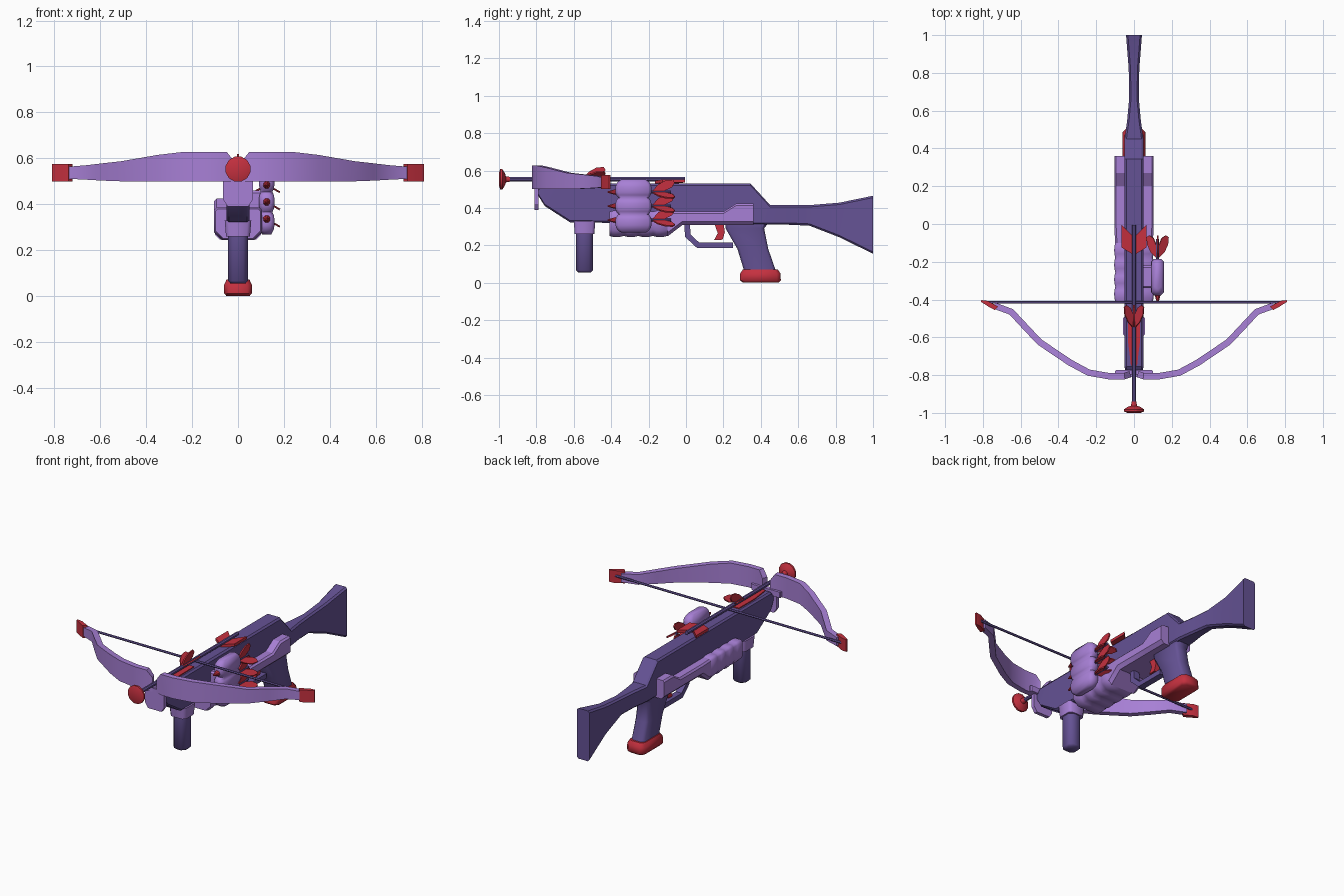
import bpy, bmesh, math
from mathutils import Vector

if "Cube" in bpy.data.objects:
    bpy.data.objects.remove(bpy.data.objects["Cube"])


def material(name, rgb):
    m = bpy.data.materials.new(name)
    m.diffuse_color = (*rgb, 1)
    m.use_nodes = True
    m.node_tree.nodes["Principled BSDF"].inputs["Base Color"].default_value = m.diffuse_color
    return m


DARK = material("dark purple", (0.13, 0.085, 0.30))
LIGHT = material("light purple", (0.39, 0.215, 0.67))
RED = material("red", (0.56, 0.03, 0.05))


def loft(name, rings, mat, angle=30):
    """Skin equal-sized point rings, cap both ends."""
    bm = bmesh.new()
    vr = [[bm.verts.new(p) for p in r] for r in rings]
    n = len(rings[0])
    for a, b in zip(vr, vr[1:]):
        for i in range(n):
            j = (i + 1) % n
            bm.faces.new((a[i], a[j], b[j], b[i]))
    bm.faces.new(vr[0])
    bm.faces.new(vr[-1])
    bmesh.ops.recalc_face_normals(bm, faces=bm.faces)
    me = bpy.data.meshes.new(name)
    bm.to_mesh(me)
    bm.free()
    me.materials.append(mat)
    ob = bpy.data.objects.new(name, me)
    bpy.context.collection.objects.link(ob)
    bpy.ops.object.select_all(action='DESELECT')
    ob.select_set(True)
    bpy.context.view_layer.objects.active = ob
    bpy.ops.object.shade_smooth_by_angle(angle=math.radians(angle))
    return ob


def octagon(a0, a1, b0, b1, c, d=None):
    """Rectangle with corners cut: c at low b, d at high b."""
    d = c if d is None else d
    return [(a0 + c, b0), (a1 - c, b0), (a1, b0 + c), (a1, b1 - d),
            (a1 - d, b1), (a0 + d, b1), (a0, b1 - d), (a0, b0 + c)]


def along_y(name, secs, mat, c=0.01, d=None, angle=30):
    return loft(name, [[(x, y, z) for x, z in octagon(-w, w, lo, hi, c, d)]
                       for y, lo, hi, w in secs], mat, angle)


def along_z(name, secs, mat, c=0.015, cx=0):
    return loft(name, [[(x, y, z) for x, y in octagon(cx - w, cx + w, y0, y1, c)]
                       for z, y0, y1, w in secs], mat, 50)


def plate(name, pts, half, mat):
    """Side outline (y, z) given thickness in x."""
    return loft(name, [[(s, y, z) for y, z in pts] for s in (-half, half)], mat)


def lathe(name, cx, cz, prof, mat, n=12):
    """Round part about a y axis, from (y, radius) pairs."""
    return loft(name, [[(cx + r * math.cos(2 * math.pi * (i + .5) / n), y,
                         cz + r * math.sin(2 * math.pi * (i + .5) / n)) for i in range(n)]
                       for y, r in prof], mat)


LEAF = [(-.12, .005), (-.09, .04), (-.05, .062), (-.01, .066), (0, .05), (-.015, .025), (-.06, .004)]


def fletching(name, cx, y, cz, angles):
    for k, deg in enumerate(angles):
        d = Vector((math.cos(math.radians(deg)), 0, math.sin(math.radians(deg))))
        side = Vector((-d.z, 0, d.x)) * 0.004
        base = Vector((cx, y, cz))
        loft(f"{name}_{k}", [[base + Vector((0, a, 0)) + d * r + s * side for a, r in LEAF]
                             for s in (-1, 1)], RED)


# Body and shoulder stock
along_y("body", [(-.79, .465, .505, .045), (-.755, .41, .53, .05), (-.62, .323, .53, .05),
                 (.345, .31, .53, .05), (.45, .31, .415, .05), (.55, .31, .415, .036),
                 (.66, .305, .415, .026), (.82, .243, .428, .028), (1.0, .155, .465, .042)], DARK)

# Fore-end: ridged pump and rear housing
pump = []
for i in range(17):
    t = i / 16
    r = 0.006 * abs(math.sin(t * math.pi * 4)) ** 0.6
    pump.append((-.41 + .31 * t, .25 - r, .38 + r, .099 + r))
along_y("pump", pump, LIGHT, .035, .012, 50)
along_y("housing", [(-.1, .247, .38, .1), (-.02, .308, .38, .104), (.2, .308, .38, .104),
                    (.27, .308, .424, .104), (.36, .308, .424, .104)], LIGHT, .02, .01)

# Rear grip, foot, trigger and guard
along_z("rear_grip", [(.32, .21, .44, .044), (.29, .212, .418, .044), (.18, .275, .44, .044),
                      (.05, .315, .485, .044)], DARK)
along_z("grip_foot", [(0, .305, .495, .05), (.012, .29, .507, .06), (.05, .29, .505, .06),
                      (.072, .305, .49, .05)], RED, .02)
plate("trigger_guard", [(-.01, .32), (-.005, .245), (.06, .185), (.25, .185), (.25, .215),
                        (.07, .215), (.025, .258), (.02, .32)], .02, DARK)
plate("trigger", [(.15, .32), (.2, .32), (.208, .27), (.195, .23), (.15, .228), (.17, .265)],
      .015, RED)

# Front grip
along_z("front_grip_collar", [(.26, -.595, -.49, .052), (.33, -.6, -.485, .058)], LIGHT)
along_z("front_grip", [(.055, -.575, -.51, .033), (.066, -.587, -.498, .043),
                       (.28, -.587, -.498, .043)], DARK, .02)

# Bow: limbs, tips, mount and string
PATH = [(.02, -.795, .5, .585), (.05, -.805, .5, .627), (.13, -.806, .5, .627),
        (.24, -.787, .5, .627), (.34, -.733, .5, .615), (.5, -.625, .5, .587),
        (.58, -.54, .503, .578), (.65, -.465, .507, .57), (.74, -.432, .511, .563)]
for s, side in ((1, "right"), (-1, "left")):
    rings = []
    for i, (x, y, lo, hi) in enumerate(PATH):
        a, b = PATH[max(i - 1, 0)], PATH[min(i + 1, len(PATH) - 1)]
        t = Vector((b[0] - a[0], b[1] - a[1])).normalized() * .017
        rings.append([(s * (x - k * t.y), y + k * t.x, z)
                      for k, z in ((1, lo), (-1, lo), (-1, hi), (1, hi))])
    loft(side + "_limb", rings, LIGHT)
    tip = [(.72, -.437), (.738, -.455), (.765, -.441), (.81, -.412), (.808, -.403), (.775, -.407)]
    loft(side + "_limb_tip", [[(s * x, y, z) for x, y in tip] for z in (.5, .575)], RED)
mount = [(-.065, .52), (-.065, .42), (-.045, .39), (.045, .39), (.065, .42), (.065, .52)]
loft("bow_mount", [[(x, y, z) for x, z in mount] for y in (-.81, -.788)], LIGHT)
loft("mount_flange", [[(x, y, z) for x, y in octagon(-.1, .1, -.8, -.773, .005)]
                      for z in (.5, .535)], LIGHT)
loft("bowstring", [[(x, -.415 + .007 * math.cos(a), .542 + .007 * math.sin(a))
                    for a in (i * math.pi / 3 for i in range(6))] for x in (-.78, .78)], DARK)

# Loaded dart
lathe("dart_shaft", 0, .553, [(-.96, .012), (-.005, .012)], DARK, 8)
lathe("dart_cup", 0, .553, [(-1, .035), (-.993, .056), (-.982, .056), (-.968, .034),
                            (-.963, .017), (-.94, .013)], RED)
fletching("dart_fletching", 0, -.43, .553, (38, 142, 90))

# Red track strip and folded latch on the top
loft("track_strip", [[(x, y, z) for x, y in ((-.016, -.75), (.016, -.75), (.032, -.62),
                      (.03, -.47), (-.03, -.47), (-.032, -.62))] for z in (.52, .536)], RED)
for s, side in ((1, "right"), (-1, "left")):
    latch = [(0, -.165, 0), (.065, -.125, .008), (.065, -.005, .008), (0, -.07, 0)]
    loft(side + "_latch", [[(s * x, y, z + h) for x, y, h in latch] for z in (.528, .545)], RED)

# Side quiver with three lobes and spare darts
lobes = [(.268, -.345, -.215, .02)]
for i in range(19):
    t = i / 18
    g = abs(math.sin(math.pi * 3 * t)) ** .5
    lobes.append((.278 + .264 * t, -.362 - .016 * g, -.2 + .016 * g, .025 + .009 * g))
lobes.append((.552, -.345, -.215, .02))
along_z("quiver", lobes, LIGHT, .016, .125)
loft("quiver_bracket", [[(x, y, z) for y, z in octagon(-.34, -.22, .36, .46, .01)]
                        for x in (.04, .11)], LIGHT)
for k, z in enumerate((.335, .41, .485)):
    lathe(f"spare_shaft_{k}", .125, z, [(-.38, .008), (-.08, .008)], DARK, 8)
    lathe(f"spare_tip_{k}", .125, z, [(-.42, .003), (-.4, .01), (-.37, .018)], RED, 8)
    fletching(f"spare_fletching_{k}", .125, -.06, z, (-30, 210, 90))
